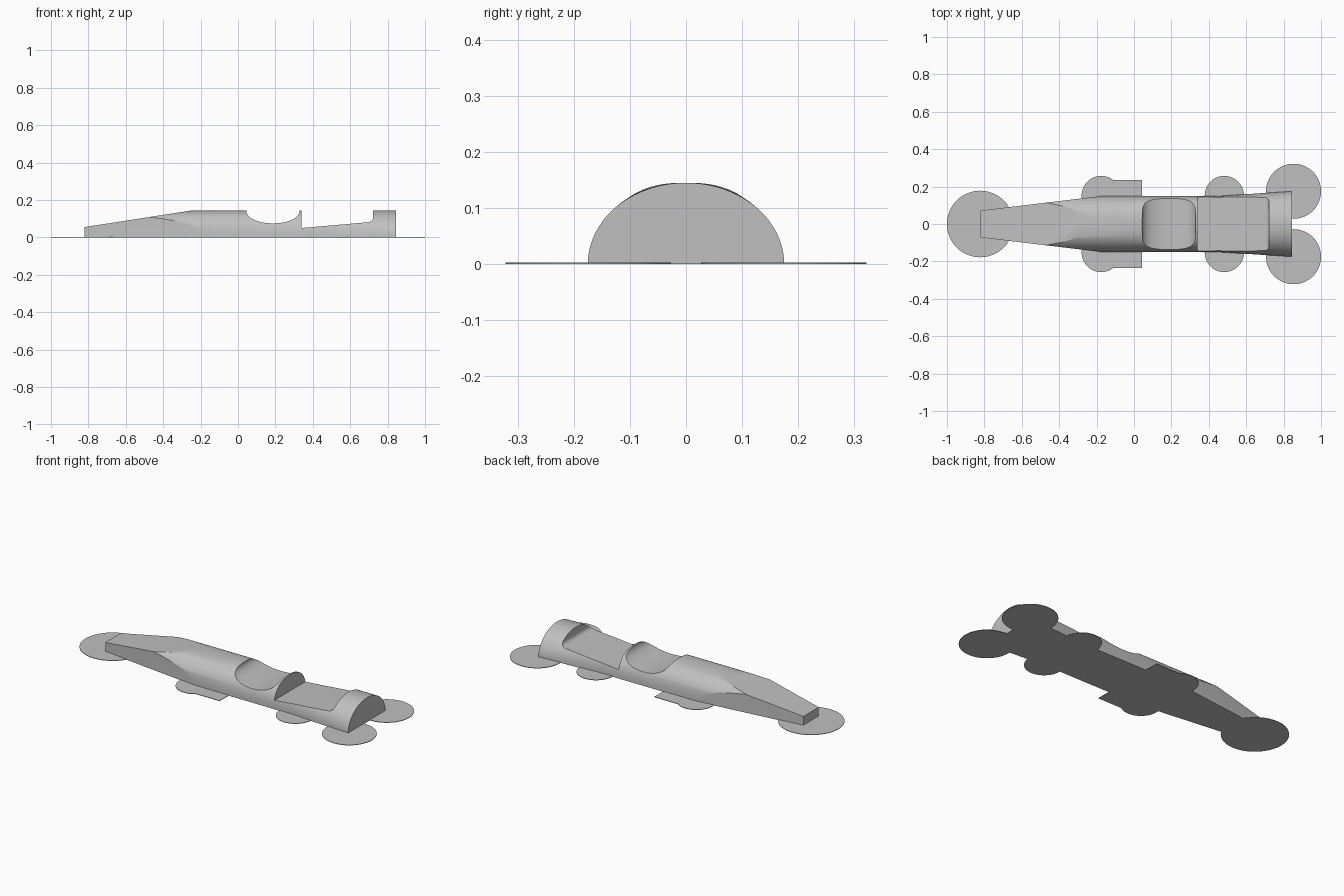
import bpy, bmesh, math
from mathutils import Vector

cube = bpy.data.objects.get("Cube")
if cube:
    bpy.data.objects.remove(cube, do_unlink=True)

grey = bpy.data.materials.new("plain grey")
grey.use_nodes = True
colour = (0.53, 0.53, 0.53, 1)
grey.diffuse_color = colour
grey.node_tree.nodes["Principled BSDF"].inputs["Base Color"].default_value = colour

HEIGHT = 0.145
PAD = 0.003


def make_object(name, bm):
    bmesh.ops.recalc_face_normals(bm, faces=bm.faces)
    mesh = bpy.data.meshes.new(name)
    bm.to_mesh(mesh)
    bm.free()
    mesh.materials.append(grey)
    obj = bpy.data.objects.new(name, mesh)
    bpy.context.collection.objects.link(obj)
    return obj


def power(value, n):
    return math.copysign(abs(value) ** (2 / n), value)


def arch(half_width, height, n, steps=56):
    """Half superellipse from one side to the other."""
    points = []
    for i in range(steps + 1):
        t = math.pi * i / steps
        up = 0 if i in (0, steps) else power(math.sin(t), n)
        points.append((half_width * power(math.cos(t), n), height * up))
    return points


def loft(bm, rings):
    rows = [[bm.verts.new(p) for p in ring] for ring in rings]
    for a, b in zip(rows, rows[1:]):
        for i in range(len(a)):
            j = (i + 1) % len(a)
            bm.faces.new((a[i], a[j], b[j], b[i]))
    bm.faces.new(rows[0])
    bm.faces.new(rows[-1])


def slice_off(bm, point, normal):
    """Remove everything in front of a plane and cap the cut."""
    geom = bm.verts[:] + bm.edges[:] + bm.faces[:]
    cut = bmesh.ops.bisect_plane(bm, geom=geom, plane_co=point,
                                 plane_no=Vector(normal).normalized(), clear_outer=True)
    edges = [e for e in cut["geom_cut"]
             if isinstance(e, bmesh.types.BMEdge) and e.is_boundary]
    bmesh.ops.edgeloop_fill(bm, edges=edges)


def cutter(name, profile):
    """Side profile (x, z) pushed right through the body."""
    bm = bmesh.new()
    loft(bm, [[(x, y, z) for x, z in profile] for y in (-0.4, 0.4)])
    obj = make_object(name, bm)
    obj.hide_render = True
    return obj


# Body shell: straight barrel with a flared tail
bm = bmesh.new()
sections = [(-0.82, 0.15, 2.45), (0.45, 0.15, 2.45)]
for i in range(1, 7):
    f = i / 6
    sections.append((0.45 + 0.395 * f, 0.15 + 0.025 * f, 2.45 - 0.45 * f))
loft(bm, [[(x, y, z) for y, z in arch(w, HEIGHT, n)] for x, w, n in sections])

# Wedge nose: sloping top and two tapering sides
slice_off(bm, (-0.82, 0, 0.055), (-0.09, 0, 0.58))
for side in (1, -1):
    slice_off(bm, (-0.82, side * 0.072, 0), (-0.078, side * 0.65, 0))
body = make_object("body", bm)

# Cockpit scoop and sloping rear deck
scoop = [(0.187 + x, HEIGHT - z) for x, z in arch(0.143, 0.07, 2.1, 40)]
cockpit = cutter("cockpit_cutter", [(0.33, 0.3)] + scoop + [(0.044, 0.3)])
corner = []
for i in range(9):
    a = math.pi / 2 * i / 8
    corner.append((0.695 + 0.027 * math.sin(a), 0.108 - 0.027 * math.cos(a)))
deck = cutter("deck_cutter", [(0.34, 0.3), (0.34, 0.05)] + corner + [(0.722, 0.3)])

bpy.context.view_layer.objects.active = body
for tool in (cockpit, deck):
    mod = body.modifiers.new(tool.name, "BOOLEAN")
    mod.operation = "DIFFERENCE"
    mod.solver = "EXACT"
    mod.object = tool
    bpy.ops.object.modifier_apply(modifier=mod.name)
    bpy.data.objects.remove(tool, do_unlink=True)

for obj in bpy.context.selected_objects:
    obj.select_set(False)
body.select_set(True)
bpy.ops.object.shade_smooth_by_angle(angle=math.radians(22))


# Thin round pads around the base
def disc(name, x, y, radius):
    bm = bmesh.new()
    ring = [(x + radius * math.cos(math.tau * i / 64),
             y + radius * math.sin(math.tau * i / 64)) for i in range(64)]
    loft(bm, [[(u, v, z) for u, v in ring] for z in (0, PAD)])
    make_object(name, bm)


disc("nose_pad", -0.822, 0, 0.178)
for label, s in (("back", 1), ("front", -1)):
    disc(label + "_tail_pad", 0.853, s * 0.175, 0.147)
    disc(label + "_mid_pad", 0.483, s * 0.152, 0.105)
    disc(label + "_fore_pad", -0.175, s * 0.152, 0.105)
    # Square side tab
    bm = bmesh.new()
    outline = [(-0.175, 0.1), (0.044, 0.1), (0.044, 0.235), (-0.175, 0.235)]
    loft(bm, [[(x, s * y, z) for x, y in outline] for z in (0, PAD)])
    make_object(label + "_side_tab", bm)
